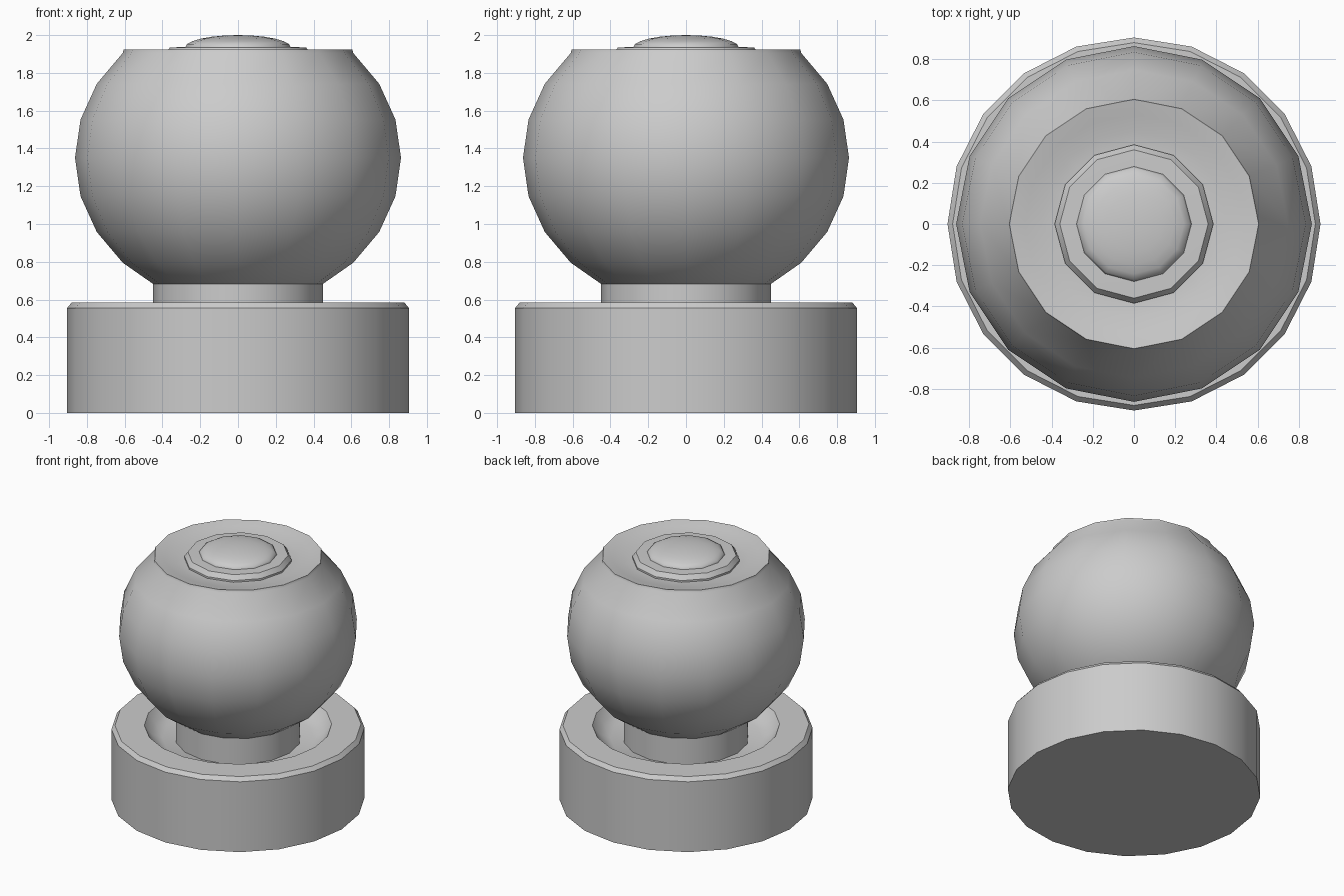
import bpy
import bmesh
from math import sin, cos, pi, radians

cube = bpy.data.objects.get("Cube")
if cube:
    bpy.data.objects.remove(cube, do_unlink=True)

grey = bpy.data.materials.new("plain_grey")
grey.use_nodes = True
colour = (0.6, 0.6, 0.6, 1)
grey.diffuse_color = colour
grey.node_tree.nodes["Principled BSDF"].inputs["Base Color"].default_value = colour


def lathe(name, profile, sides, smooth_angle=32):
    """Turn an outline of (radius, height) points, listed bottom to top, round z."""
    bm = bmesh.new()
    rings = []
    for r, z in profile:
        if r == 0:
            rings.append([bm.verts.new((0, 0, z))] * sides)
        else:
            rings.append([bm.verts.new((r * cos(2 * pi * i / sides),
                                        r * sin(2 * pi * i / sides), z))
                          for i in range(sides)])
    for low, high in zip(rings, rings[1:]):
        for i in range(sides):
            j = (i + 1) % sides
            corners = dict.fromkeys((low[i], low[j], high[j], high[i]))
            bm.faces.new(list(corners))
    # Close any open ends
    for ring in (rings[0], rings[-1]):
        if ring[0] is not ring[1]:
            bm.faces.new(ring)
    bmesh.ops.recalc_face_normals(bm, faces=bm.faces)
    mesh = bpy.data.meshes.new(name)
    bm.to_mesh(mesh)
    bm.free()
    mesh.materials.append(grey)
    obj = bpy.data.objects.new(name, mesh)
    bpy.context.collection.objects.link(obj)
    bpy.ops.object.select_all(action="DESELECT")
    obj.select_set(True)
    bpy.context.view_layer.objects.active = obj
    bpy.ops.object.shade_smooth_by_angle(angle=radians(smooth_angle))
    return obj


# Round base with a bevelled rim and a hollow around the neck
lathe("base", [(0.905, 0), (0.905, 0.555), (0.88, 0.585), (0.67, 0.585),
               (0.62, 0.52), (0.54, 0.48), (0, 0.48)], 20)

# Short neck between base and ball
lathe("neck", [(0.45, 0.47), (0.45, 0.75)], 16)

# Squashed ball, cut off on top and dished around the button
ball = [(0.863 * cos(radians(a)), 1.35 + 0.785 * sin(radians(a)))
        for a in range(-75, 46, 15)]
dish = [(0.605, 1.925), (0.53, 1.91), (0.45, 1.89), (0.36, 1.885), (0, 1.885)]
lathe("ball", [(0, 0.565)] + ball + dish, 16)

# Collar around the button
lathe("button_collar", [(0.385, 1.88), (0.385, 1.9), (0.36, 1.935), (0.27, 1.937)], 12)

# Domed button
dome = [(0.28 * cos(radians(a)), 1.935 + 0.065 * sin(radians(a)))
        for a in range(0, 90, 15)]
lathe("button", [(0.28, 1.92)] + dome + [(0, 2.0)], 12, 50)
